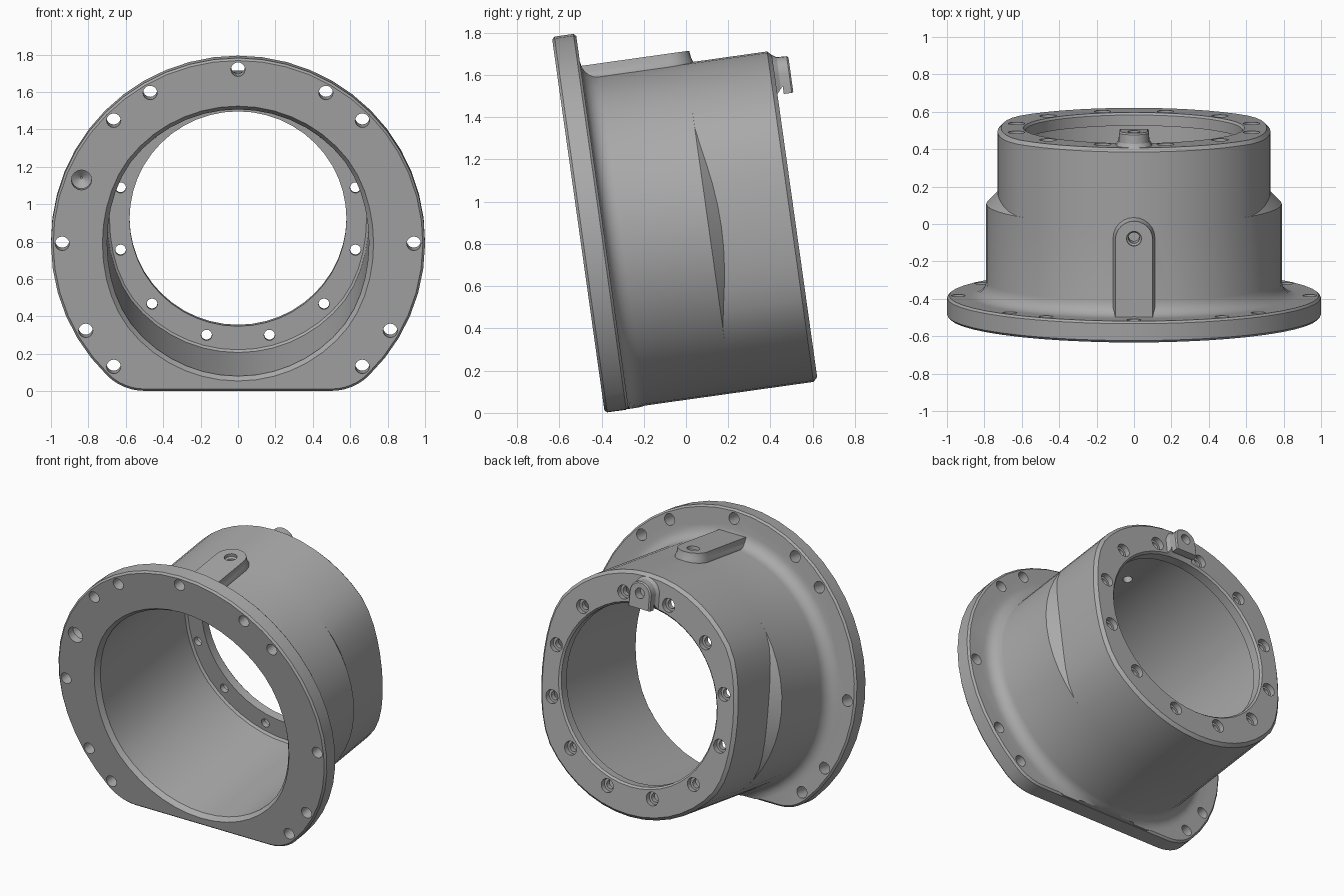
import bpy, bmesh
from math import sin, cos, pi, radians
from mathutils import Matrix

cube = bpy.data.objects.get("Cube")
if cube:
    bpy.data.objects.remove(cube, do_unlink=True)

SEG = 48
FLAT = -0.797          # level of the flat foot, measured from the axis
TILT = Matrix.Translation((0, -0.496, 0.79)) @ Matrix.Rotation(radians(8), 4, 'X')

metal = bpy.data.materials.new("grey metal")
metal.use_nodes = True
metal.diffuse_color = (0.4, 0.4, 0.4, 1)
metal.node_tree.nodes["Principled BSDF"].inputs["Base Color"].default_value = (0.4, 0.4, 0.4, 1)


def loft(name, rings):
    """Closed solid skinned through rings of equal length."""
    bm = bmesh.new()
    rows = [[bm.verts.new(p) for p in ring] for ring in rings]
    n = len(rows[0])
    for a, b in zip(rows, rows[1:]):
        for i in range(n):
            j = (i + 1) % n
            bm.faces.new((a[i], a[j], b[j], b[i]))
    bm.faces.new(rows[0])
    bm.faces.new(rows[-1])
    bmesh.ops.remove_doubles(bm, verts=bm.verts, dist=1e-5)
    bmesh.ops.recalc_face_normals(bm, faces=bm.faces)
    me = bpy.data.meshes.new(name)
    bm.to_mesh(me)
    bm.free()
    ob = bpy.data.objects.new(name, me)
    bpy.context.scene.collection.objects.link(ob)
    return ob


def combine(target, tool, operation):
    """Apply a boolean and drop the tool object."""
    mod = target.modifiers.new("bool", 'BOOLEAN')
    mod.operation, mod.object, mod.solver = operation, tool, 'EXACT'
    dg = bpy.context.evaluated_depsgraph_get()
    dg.update()
    me = bpy.data.meshes.new_from_object(target.evaluated_get(dg))
    target.modifiers.clear()
    target.data = me
    bpy.data.objects.remove(tool, do_unlink=True)


def round_ring(y, r, squash=0.0, swept=False):
    """Circle across the axis, pressed in at both sides by squash.
    swept pushes pressed points back, giving a sloping step."""
    ring = []
    for i in range(SEG):
        t = 2 * pi * i / SEG
        x, z = r * cos(t), r * sin(t)
        e = max(0, (abs(x) / r - 0.785) / 0.215)
        d = squash * e ** 1.5
        x -= d if x > 0 else -d
        ring.append((x, y + (d if swept else 0), max(z, FLAT + 0.002)))
    return ring


def pin(name, x, z, steps, seg=16):
    """Turned pin along the axis; steps are (depth, radius)."""
    return loft(name, [[(x + r * cos(2 * pi * i / seg), y, z + r * sin(2 * pi * i / seg))
                        for i in range(seg)] for y, r in steps])


def flange_ring(y, inset):
    """Round outline with a flat foot and rounded corners."""
    corner, cx, cz = 0.283, 0.5, -0.514
    pts = []
    for i in range(37):
        t = radians(-45.8 + 271.6 * i / 36)
        pts.append(((1 - inset) * cos(t), y, (1 - inset) * sin(t)))
    r = corner - inset
    left = [radians(225.8 + 44.2 * i / 6) for i in range(1, 7)]
    pts += [(-cx + r * cos(t), y, cz + r * sin(t)) for t in left]
    pts += [(cx - r * cos(t), y, cz + r * sin(t)) for t in reversed(left)]
    return pts


def tongue(width, start, centre, seg=12):
    """Strip with one round end, as (across, along) pairs."""
    arc = [pi * i / seg for i in range(seg + 1)]
    return ([(width, start)] + [(width * cos(t), centre + width * sin(t)) for t in arc]
            + [(-width, start)])


# Barrel: fillet behind the flange, sloping side steps, chamfered rear rim
fillet = [(0.115 + 0.075 * (1 - cos(t)), 0.865 - 0.075 * sin(t))
          for t in (pi / 2 * i / 5 for i in range(6))]
fillet = [(0.115 + 0.08 * (1 - cos(pi / 2 * i / 5)), 0.79 + 0.08 * (1 - sin(pi / 2 * i / 5)))
          for i in range(6)]
housing = loft("housing", [round_ring(0.05, 0.87)]
               + [round_ring(y, r) for y, r in fillet]
               + [round_ring(0.61, 0.79),
                  round_ring(0.61, 0.79, 0.06, True),
                  round_ring(1.0, 0.79, 0.06),
                  round_ring(1.02, 0.77, 0.06)])

# Mounting flange
combine(housing, loft("flange", [flange_ring(0, 0.012), flange_ring(0.012, 0),
                                 flange_ring(0.103, 0), flange_ring(0.115, 0.012)]), 'UNION')

# Raised pad on top
combine(housing, loft("top_pad", [[(x, y, z) for x, y in tongue(w, 0.06, 0.535)]
                                  for z, w in ((0.72, 0.112), (0.79, 0.112),
                                               (0.81, 0.104), (0.845, 0.1))]), 'UNION')

# Rear lug with a spread foot
combine(housing, loft("rear_lug", [[(x, y, z) for x, z in tongue(w, 0.6 - w / 4, 0.675)]
                                   for y, w in ((0.98, 0.095), (1.02, 0.095), (1.04, 0.082),
                                                (1.088, 0.08), (1.096, 0.072))]), 'UNION')

# Large front bore, then the narrower opening in the rear wall
combine(housing, loft("front_bore", [round_ring(-0.03, 0.764, 0.014), round_ring(0.03, 0.72, 0.02),
                                     round_ring(0.937, 0.72, 0.02), round_ring(0.95, 0.707, 0.02)]),
        'DIFFERENCE')
combine(housing, loft("rear_opening", [round_ring(0.9, 0.58), round_ring(1.008, 0.58),
                                       round_ring(1.05, 0.622)]), 'DIFFERENCE')

# Flange bolt holes
for deg in (-45, -30, 0, 45, 60, 90, 120, 135, 180, 210, 225):
    t = radians(deg)
    combine(housing, pin("flange_hole", 0.94 * cos(t), 0.94 * sin(t),
                         ((-0.05, 0.038), (0.25, 0.038))), 'DIFFERENCE')

# Blind dowel hole with a pointed floor
combine(housing, pin("dowel_hole", -0.837, 0.343,
                     ((-0.05, 0.054), (0.05, 0.054), (0.085, 0.006))), 'DIFFERENCE')

# Counterbored holes around the rear wall
for k in range(12):
    t = radians(15 + 30 * k)
    combine(housing, pin("rear_hole", 0.65 * cos(t), 0.65 * sin(t),
                         ((0.85, 0.029), (0.985, 0.029), (0.985, 0.045), (1.1, 0.045))),
            'DIFFERENCE')

# Holes in the lug and the pad
combine(housing, pin("lug_hole", 0, 0.68, ((1.04, 0.034), (1.15, 0.034))), 'DIFFERENCE')
pad_hole = pin("pad_hole", 0, 0, ((0.5, 0.03), (0.815, 0.03), (0.825, 0.04), (0.9, 0.04)))
pad_hole.data.transform(Matrix.Translation((0, 0.54, 0)) @ Matrix.Rotation(pi / 2, 4, 'X'))
combine(housing, pad_hole, 'DIFFERENCE')

# Tilt into place, colour and shade
housing.data.transform(TILT)
housing.data.materials.clear()
housing.data.materials.append(metal)
for f in housing.data.polygons:
    f.material_index = 0
bpy.ops.object.select_all(action='DESELECT')
housing.select_set(True)
bpy.context.view_layer.objects.active = housing
bpy.ops.object.shade_smooth_by_angle(angle=radians(25))
